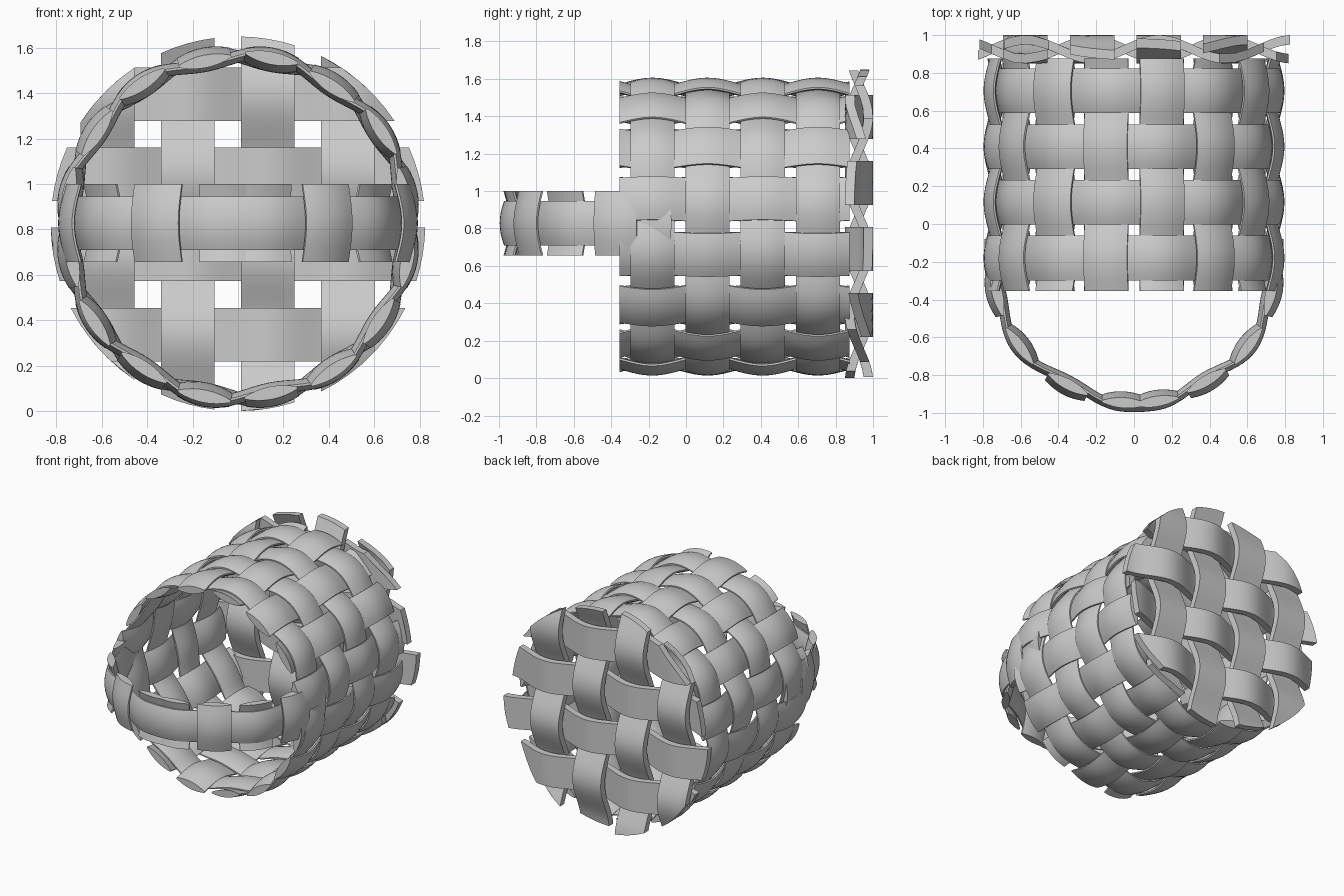
import bpy, bmesh
from math import sin, cos, pi, radians, sqrt
from mathutils import Vector

if "Cube" in bpy.data.objects:
    bpy.data.objects.remove(bpy.data.objects["Cube"])

ZC, R, AMP = 0.81, 0.752, 0.026      # basket axis height, wall radius, weave depth
HALF_W = 0.118                       # half width of every strip
Y0, PITCH = -0.18, 0.295             # first hoop and hoop spacing


def sweep(name, rings, closed=False):
    """Skin a list of section loops into one solid strip."""
    bm = bmesh.new()
    vs = [[bm.verts.new(p) for p in r] for r in rings]
    n, m = len(vs), len(vs[0])
    for i in range(n if closed else n - 1):
        a, b = vs[i], vs[(i + 1) % n]
        for j in range(m):
            k = (j + 1) % m
            bm.faces.new((a[j], a[k], b[k], b[j]))
    if not closed:
        bm.faces.new(vs[0])
        bm.faces.new(vs[-1])
    bmesh.ops.recalc_face_normals(bm, faces=bm.faces)
    me = bpy.data.meshes.new(name)
    bm.to_mesh(me)
    bm.free()
    ob = bpy.data.objects.new(name, me)
    bpy.context.collection.objects.link(ob)
    bpy.ops.object.select_all(action='DESELECT')
    ob.select_set(True)
    bpy.context.view_layer.objects.active = ob
    bpy.ops.object.shade_smooth_by_angle(angle=radians(35))
    return ob


def lens(c, side, up):
    """Lens shaped section: thick in the middle, thin at the edges."""
    us = [-1 + i / 4 for i in range(9)]
    h = lambda u: 0.005 + 0.023 * (1 - u * u)
    return ([c + side * (u * HALF_W) + up * h(u) for u in us] +
            [c + side * (u * HALF_W) - up * h(u) for u in reversed(us)])


# Hoops around the wall
Y = Vector((0, 1, 0))
for j in range(4):
    rings = []
    for i in range(128):
        t = 2 * pi * i / 128
        up = Vector((sin(t), 0, cos(t)))
        r = R + AMP * (-1) ** j * sin(8 * t)
        rings.append(lens(Vector((0, Y0 + j * PITCH, ZC)) + up * r, Y, up))
    sweep(f"wall_hoop_{j}", rings, True)

# Staves running along the wall
for k in range(16):
    t = (k + 0.5) * pi / 8
    up, side = Vector((sin(t), 0, cos(t))), Vector((cos(t), 0, -sin(t)))
    rings = []
    for i in range(41):
        y = -0.355 + 1.23 * i / 40
        r = R - AMP * (-1) ** k * cos(pi * (y - Y0) / PITCH)
        rings.append(lens(Vector((0, y, ZC)) + up * r, side, up))
    sweep(f"wall_stave_{k}", rings)

# Handle: half hoop, woven through short cross strips (angle, outer or inner)
HC = Vector((0, -0.19, 0.828))
CROSS = [(-76, 1), (-53, -1), (-28, 1), (-4, -1), (9, -1), (31, 1), (53, -1), (76, 1)]
KNOTS = [(-104, -1)] + CROSS + [(104, -1)]


def handle_offset(a):
    for (a0, s0), (a1, s1) in zip(KNOTS, KNOTS[1:]):
        if a <= a1:
            f = (1 - cos(pi * (a - a0) / (a1 - a0))) / 2
            return -AMP * (s0 + (s1 - s0) * f)
    return AMP


Z = Vector((0, 0, 1))
rings = []
for i in range(81):
    a = -98 + 196 * i / 80
    up = Vector((sin(radians(a)), -cos(radians(a)), 0))
    rings.append(lens(HC + up * (R + handle_offset(a)), Z, up))
sweep("handle_band", rings)
for n, (a, s) in enumerate(CROSS):
    t = radians(a)
    up, side = Vector((sin(t), -cos(t), 0)), Vector((cos(t), sin(t), 0))
    rings = []
    for i in range(13):
        z = -0.172 + 0.344 * i / 12
        r = R + s * AMP * cos(pi * z / PITCH)
        rings.append(lens(HC + up * r + Z * z, side, up))
    sweep(f"handle_cross_strip_{n}", rings)

# Flat woven base at the back, trimmed to a disc
BY, BZ, BR, BA, BT, BP = 0.925, 0.825, 0.825, 0.05, 0.025, 0.353
X_START, Z_START = -0.575, 0.337 - BZ


def base_strip(name, mid, start, sign, vertical):
    cols = [mid - HALF_W + 2 * HALF_W * c / 4 for c in range(5)]
    rings = []
    for i in range(49):
        f = -1 + 2 * i / 48
        top, bottom = [], []
        for c in cols:
            s = f * sqrt(BR * BR - c * c)
            y = BY + sign * BA * cos(pi * (s - start) / BP)
            x, z = (c, s) if vertical else (s, c)
            top.append(Vector((x, y + BT, z + BZ)))
            bottom.append(Vector((x, y - BT, z + BZ)))
        rings.append(top + bottom[::-1])
    sweep(name, rings)


for i in range(4):
    base_strip(f"base_upright_{i}", X_START + i * BP, Z_START, (-1) ** i, True)
    base_strip(f"base_crosswise_{i}", Z_START + i * BP, X_START, -(-1) ** i, False)
